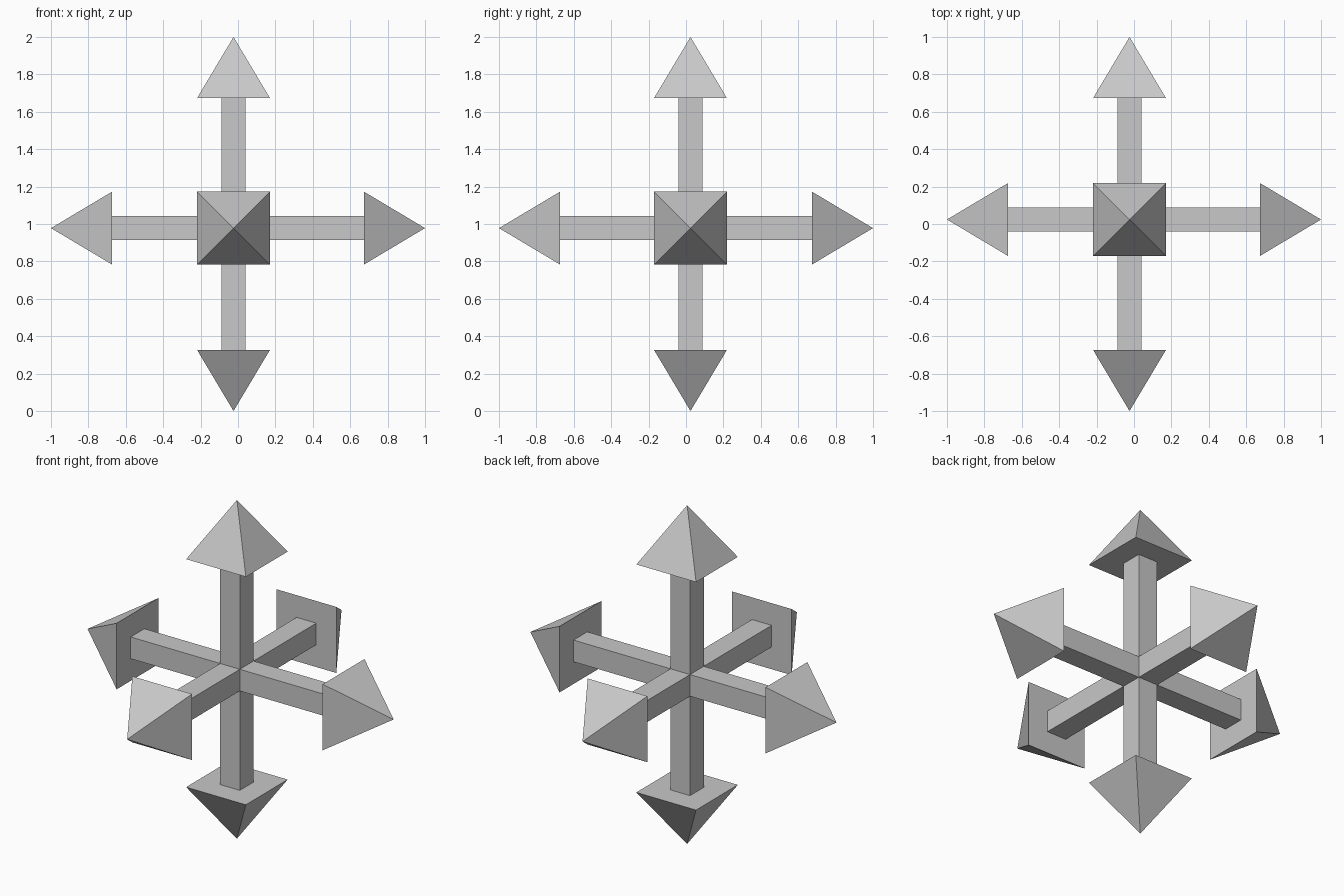
import bpy
import math
from mathutils import Matrix, Vector

if "Cube" in bpy.data.objects:
    bpy.data.objects.remove(bpy.data.objects["Cube"], do_unlink=True)

REACH = 1.0          # centre to arrow tip
HEAD_BASE = 0.673    # centre to arrow head base
HEAD_HALF = 0.195    # half width of a head
BAR_HALF = 0.064     # half width of a bar
MIDDLE = Vector((0, 0, 1))
OFFSET = Vector((-0.024, 0.024, -0.022))  # bars cross slightly off centre

grey = bpy.data.materials.new("plain grey")
grey.use_nodes = True
colour = (0.58, 0.58, 0.58, 1)
grey.diffuse_color = colour
grey.node_tree.nodes["Principled BSDF"].inputs["Base Color"].default_value = colour


def finish(name, matrix):
    obj = bpy.context.object
    obj.name = name
    obj.data.transform(matrix)
    obj.data.materials.append(grey)


def axis_point(axis, distance):
    """Point on the bar line of an axis, measured from the middle."""
    point = MIDDLE + OFFSET
    point[axis] = MIDDLE[axis] + distance
    return point


# Square bar along each axis, ending at the head bases
for axis, label in enumerate(("side", "depth", "upright")):
    size = Vector((BAR_HALF, BAR_HALF, BAR_HALF)) * 2
    size[axis] = HEAD_BASE * 2
    bpy.ops.mesh.primitive_cube_add(size=1)
    finish(label + "_bar",
           Matrix.Translation(axis_point(axis, 0)) @ Matrix.Diagonal((*size, 1)))

# Pyramid head at both ends of each bar
heads = (("right_head", 0, -1), ("left_head", 0, 1), ("front_head", 1, -1),
         ("back_head", 1, 1), ("bottom_head", 2, -1), ("top_head", 2, 1))
for name, axis, sign in heads:
    direction = Vector((0, 0, 0))
    direction[axis] = sign
    if axis == 0:
        turn = Matrix.Rotation(sign * math.pi / 2, 4, "Y")
    elif axis == 1:
        turn = Matrix.Rotation(-sign * math.pi / 2, 4, "X")
    else:
        turn = Matrix.Rotation(0 if sign > 0 else math.pi, 4, "X")
    bpy.ops.mesh.primitive_cone_add(vertices=4, radius1=HEAD_HALF * math.sqrt(2),
                                    radius2=0, depth=REACH - HEAD_BASE)
    centre = axis_point(axis, sign * (REACH + HEAD_BASE) / 2)
    # Square the base to the axes, then aim the tip outwards
    finish(name, Matrix.Translation(centre) @ turn @ Matrix.Rotation(math.pi / 4, 4, "Z"))
